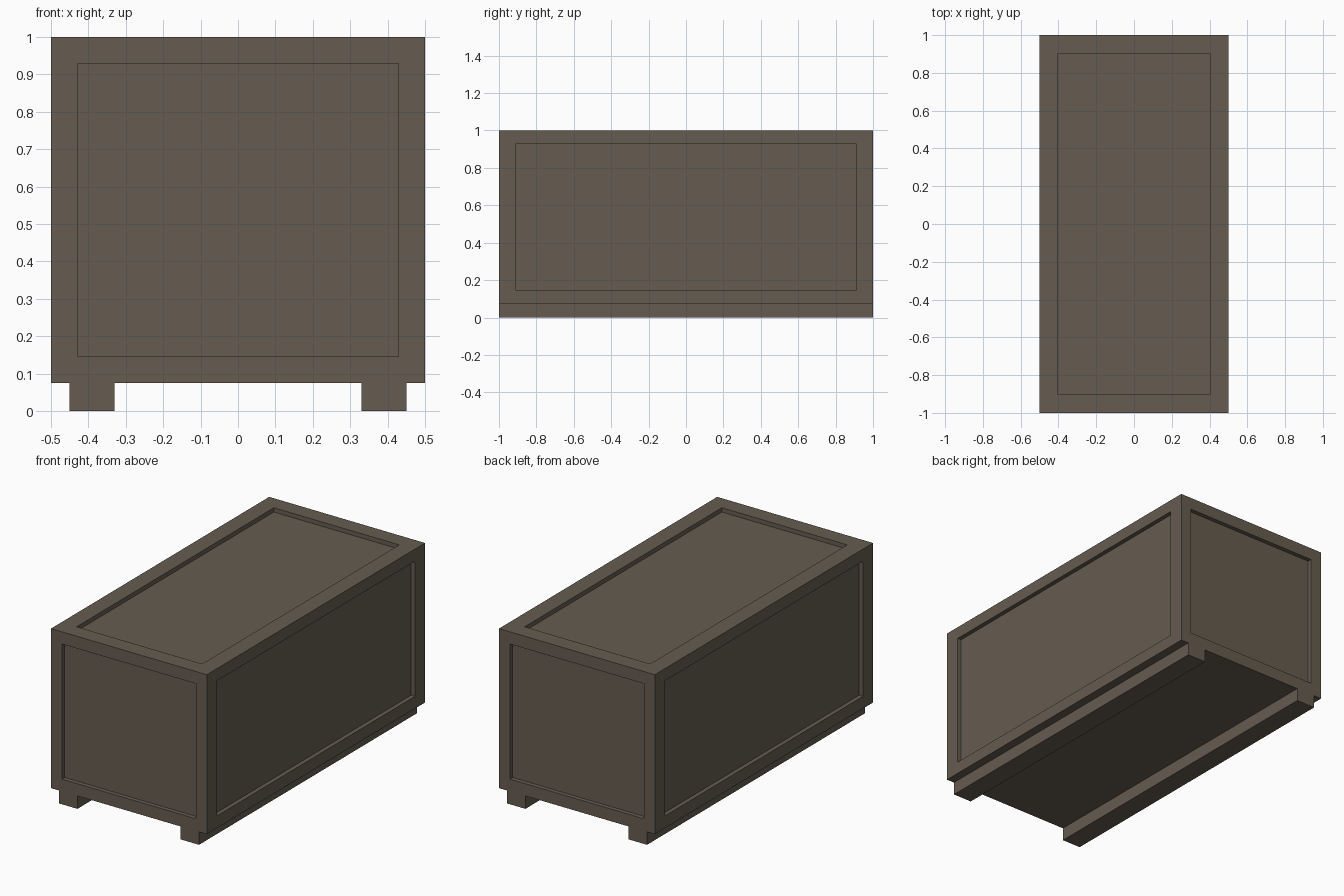
import bpy, bmesh
from mathutils import Vector, Matrix

if "Cube" in bpy.data.objects:
    bpy.data.objects.remove(bpy.data.objects["Cube"])

wood = bpy.data.materials.new("dull brown")
wood.diffuse_color = (0.133, 0.107, 0.080, 1)
wood.use_nodes = True
wood.node_tree.nodes["Principled BSDF"].inputs["Base Color"].default_value = wood.diffuse_color


def box(bm, lo, hi):
    lo, hi = Vector(lo), Vector(hi)
    m = Matrix.Translation((lo + hi) / 2) @ Matrix.Diagonal((*(hi - lo), 1))
    bmesh.ops.create_cube(bm, size=1, matrix=m)


def finish(bm, name):
    bmesh.ops.recalc_face_normals(bm, faces=bm.faces)
    me = bpy.data.meshes.new(name)
    bm.to_mesh(me)
    bm.free()
    me.materials.append(wood)
    ob = bpy.data.objects.new(name, me)
    bpy.context.collection.objects.link(ob)


# Crate body with a recessed panel in every face but the bottom
bm = bmesh.new()
box(bm, (-0.5, -1, 0.075), (0.5, 1, 1))
bm.normal_update()
for face in [f for f in bm.faces if f.normal.z > -0.5]:
    n = face.normal.copy()
    bmesh.ops.inset_individual(bm, faces=[face], thickness=0.1, depth=0)
    # Wider borders along the long faces
    for v in face.verts:
        if abs(n.y) < 0.5:
            v.co.y *= (0.875 if n.z > 0.5 else 0.88) / 0.9
        if n.z > 0.5:
            v.co.x *= 0.375 / 0.4
    # Straight walls down to the sunken panel
    bmesh.ops.inset_individual(bm, faces=[face], thickness=0, depth=0)
    for v in face.verts:
        v.co -= n * 0.025
finish(bm, "crate_body")

# Two full-length skids underneath
for side, name in ((-1, "left_skid"), (1, "right_skid")):
    bm = bmesh.new()
    box(bm, (side * 0.39 - 0.06, -1, 0), (side * 0.39 + 0.06, 1, 0.075))
    finish(bm, name)
